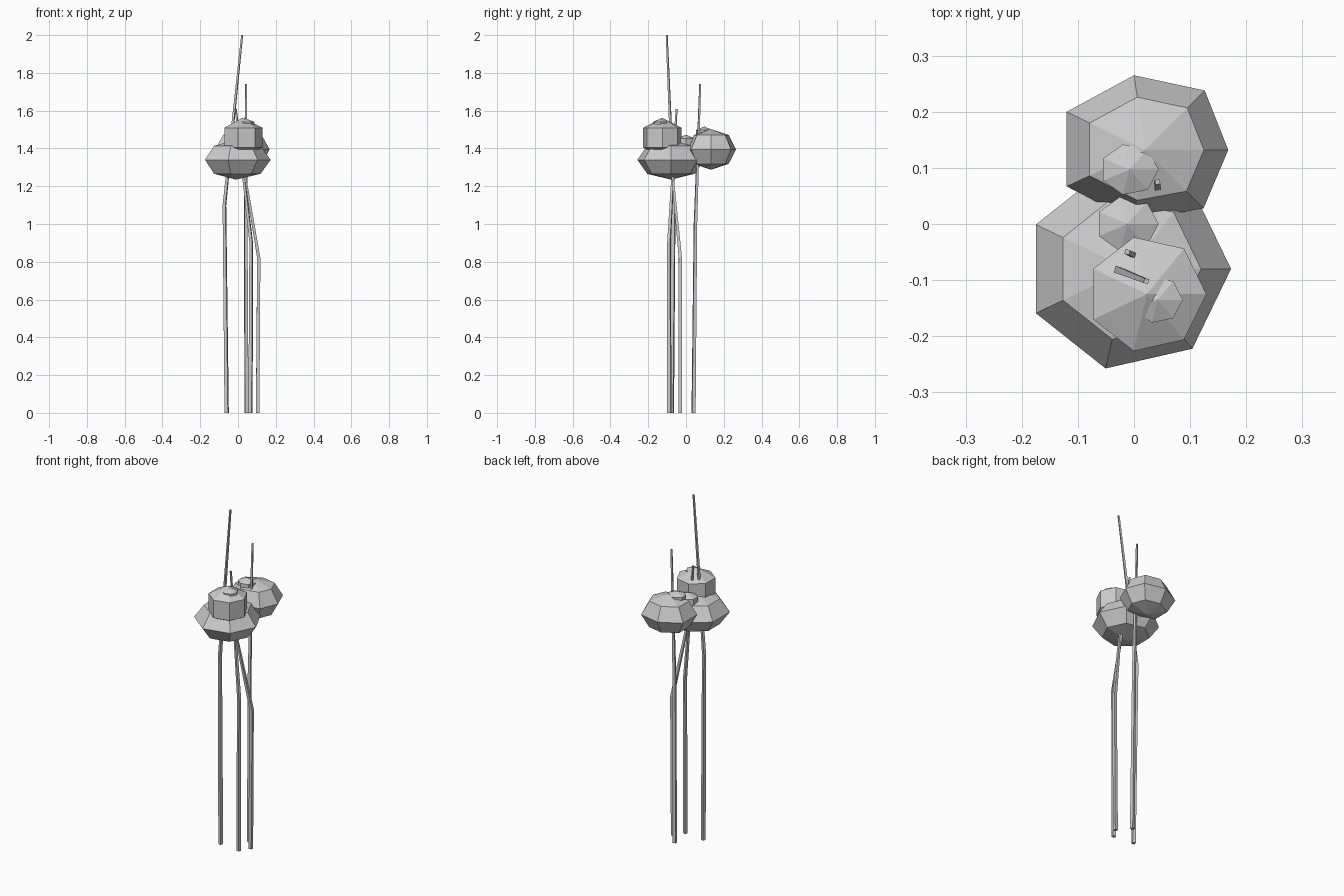
import bpy, math
from mathutils import Vector

if "Cube" in bpy.data.objects:
    bpy.data.objects.remove(bpy.data.objects["Cube"])


def make_object(name, verts, faces):
    mesh = bpy.data.meshes.new(name)
    mesh.from_pydata(verts, [], faces)
    mesh.update()
    obj = bpy.data.objects.new(name, mesh)
    bpy.context.collection.objects.link(obj)
    return obj


def bridge(n, a, b):
    return [(a + i, a + (i + 1) % n, b + (i + 1) % n, b + i) for i in range(n)]


def heptagon(cx, cy, rx, ry):
    return [(cx + rx * math.cos(math.tau * i / 7), cy + ry * math.sin(math.tau * i / 7))
            for i in range(7)]


def clump(name, outline, centre, half_height, rings):
    """Low-poly ball: an outline scaled like the rings of a coarse sphere."""
    cx, cy, cz = centre
    n = len(outline)
    widest = max(math.sin(math.pi * k / rings) for k in range(1, rings))
    verts, faces = [], []
    for k in range(1, rings):
        a = math.pi * (1 - k / rings)
        s = math.sin(a) / widest
        verts += [(cx + (x - cx) * s, cy + (y - cy) * s, cz + half_height * math.cos(a))
                  for x, y in outline]
    for k in range(rings - 2):
        faces += bridge(n, k * n, (k + 1) * n)
    bottom, top, last = len(verts), len(verts) + 1, (rings - 2) * n
    verts += [(cx, cy, cz - half_height), (cx, cy, cz + half_height)]
    for i in range(n):
        j = (i + 1) % n
        faces += [(j, i, bottom), (last + i, last + j, top)]
    return make_object(name, verts, faces)


def stem(name, path, radii, turn):
    """Four-sided tapering stem along a path."""
    verts, faces = [], []
    for p, r in zip(path, radii):
        for i in range(4):
            a = turn + math.tau * i / 4
            verts.append(Vector(p) + Vector((r * math.cos(a), r * math.sin(a), 0)))
    for k in range(len(path) - 1):
        faces += bridge(4, 4 * k, 4 * k + 4)
    n = len(verts)
    faces += [(3, 2, 1, 0), (n - 4, n - 3, n - 2, n - 1)]
    return make_object(name, verts, faces)


# Large foliage clumps
clump("front_clump", heptagon(-0.01, -0.08, 0.183, 0.182), (-0.01, -0.08, 1.34), 0.105, 4)
clump("upper_clump", heptagon(0.023, -0.125, 0.106, 0.104), (0.023, -0.125, 1.457), 0.105, 3)
back_outline = [(0.168, 0.132), (0.126, 0.238), (0, 0.265), (-0.12, 0.2),
                (-0.12, 0.067), (0, 0.005), (0.124, 0.028)]
clump("back_clump", back_outline, (0.02, 0.132, 1.395), 0.108, 4)

# Small buds
clump("top_bud", heptagon(0.042, -0.135, 0.045, 0.042), (0.042, -0.135, 1.522), 0.036, 3)
clump("back_bud", heptagon(-0.008, 0.097, 0.052, 0.046), (-0.008, 0.097, 1.478), 0.038, 3)
clump("middle_bud", heptagon(-0.012, 0.0, 0.056, 0.05), (-0.012, 0.0, 1.43), 0.043, 3)

# Stems: straight below, one bend, then leaning and thinner above
stem("left_stem", [(-0.06, -0.075, 0), (-0.072, -0.065, 1.1), (0.022, -0.102, 2.0)],
     (0.013, 0.011, 0.006), 0.5)
stem("back_stem", [(0.045, 0.04, 0), (0.041, 0.05, 1.0), (0.042, 0.075, 1.74)],
     (0.013, 0.011, 0.006), 1.0)
stem("middle_stem", [(0.066, -0.088, 0), (0.07, -0.09, 0.9), (-0.012, -0.05, 1.61)],
     (0.013, 0.011, 0.006), 0.5)
stem("right_stem", [(0.104, -0.03, 0), (0.11, -0.03, 0.82), (0.012, -0.085, 1.4)],
     (0.013, 0.012, 0.007), 0.8)
